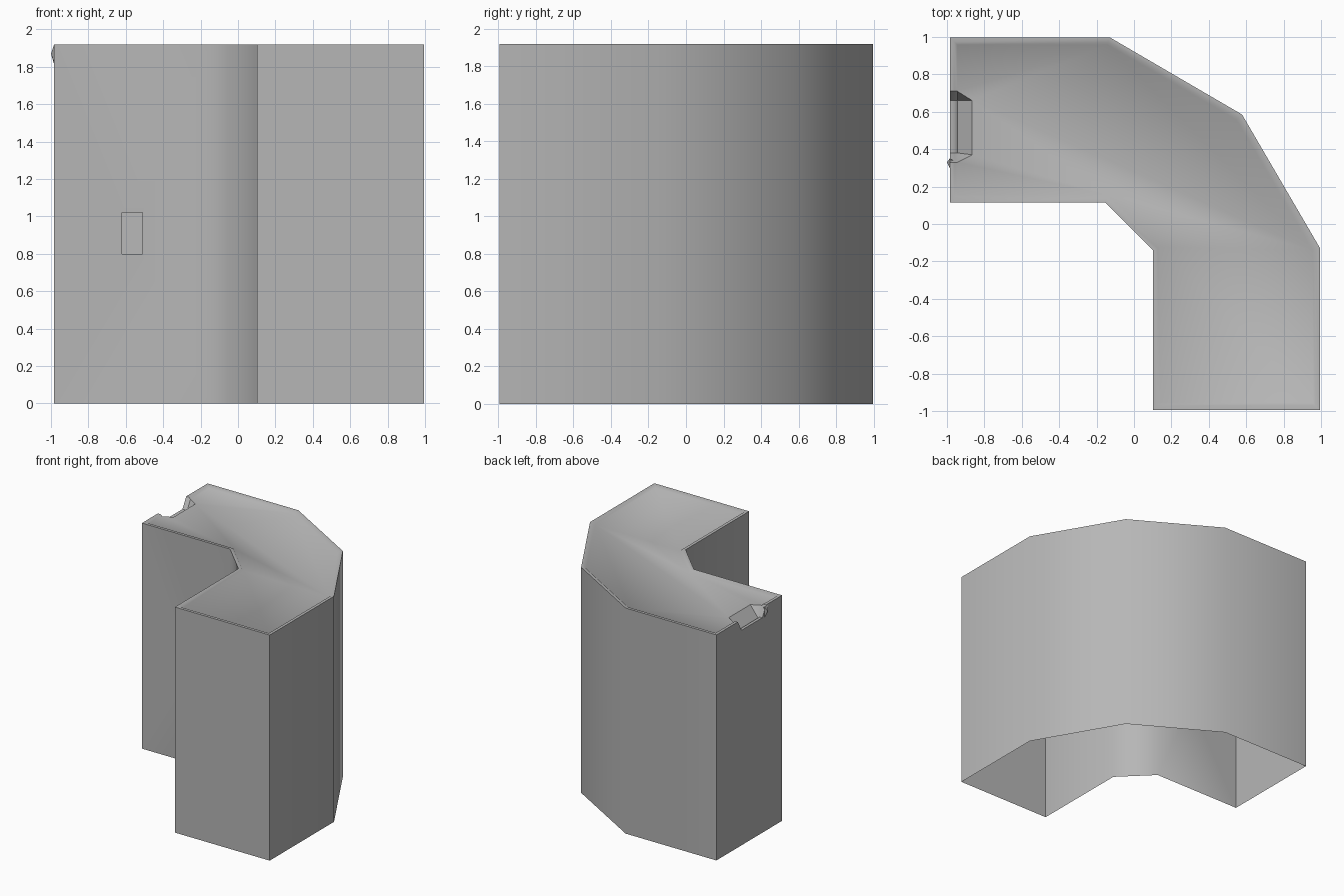
import bpy, bmesh
from mathutils import Vector

if "Cube" in bpy.data.objects:
    bpy.data.objects.remove(bpy.data.objects["Cube"])

TOP, DROP, RIM = 1.92, 0.014, 0.025

# Plan outline, counter-clockwise; last four points are the broken notch
outline = [(-.985, .115), (-.155, .115), (.102, -.14), (.102, -.995), (.995, -.995),
           (.995, -.13), (.578, .585), (-.13, .998), (-.985, .998),
           (-.985, .71), (-.985, .66), (-.985, .38), (-.985, .33)]
heights = [TOP] * 10 + [TOP - .09, TOP - .09, TOP]

grey = bpy.data.materials.new("mid_grey")
grey.diffuse_color = (.47, .47, .47, 1)
grey.use_nodes = True
grey.node_tree.nodes["Principled BSDF"].inputs["Base Color"].default_value = grey.diffuse_color


def inset(points, d):
    """Mitred inward offset of a counter-clockwise outline."""
    pts, out = [Vector(p) for p in points], []
    for i, p in enumerate(pts):
        a = (p - pts[i - 1]).normalized()
        b = (pts[(i + 1) % len(pts)] - p).normalized()
        na, nb = Vector((-a.y, a.x)), Vector((-b.y, b.x))
        out.append(p + (na + nb) * (d / (1 + na.dot(nb))))
    return out


def ring(bm, points, zs):
    return [bm.verts.new((p[0], p[1], z)) for p, z in zip(points, zs)]


def bridge(bm, lo, hi, skip=()):
    n = len(lo)
    for i in range(n):
        if i not in skip:
            j = (i + 1) % n
            bm.faces.new((lo[i], lo[j], hi[j], hi[i]))


def finish(name, bm):
    me = bpy.data.meshes.new(name)
    bm.to_mesh(me)
    bm.free()
    me.materials.append(grey)
    ob = bpy.data.objects.new(name, me)
    bpy.context.collection.objects.link(ob)
    return ob


# Hollow shell: walls, thin lip, slightly recessed cap, open underneath
bm = bmesh.new()
base = ring(bm, outline, [0] * 13)
top = ring(bm, outline, heights)
lip = ring(bm, inset(outline, RIM), heights)
cap = ring(bm, inset(outline, RIM + .015), [h - DROP for h in heights])
bridge(bm, base, top, skip=(0,))
bridge(bm, top, lip)
bridge(bm, lip, cap)

# Inner front wall with its small rectangular opening
wall = [base[0], base[1], top[1], top[0]]
hole = [bm.verts.new((x, .115, z)) for x, z in
        ((-.62, .80), (-.51, .80), (-.51, 1.02), (-.62, 1.02))]
bridge(bm, wall, hole)

# Cap surface with a ramp down to the notch
b0 = bm.verts.new((-.865, .66, TOP - DROP))
b1 = bm.verts.new((-.865, .37, TOP - DROP))
bm.faces.new(cap[:10] + [b0, b1, cap[12]])
bm.faces.new((cap[10], cap[11], b1, b0))
bm.faces.new((cap[9], cap[10], b0))
bm.faces.new((cap[11], cap[12], b1))
shell = finish("corner_wall", bm)
bpy.context.view_layer.objects.active = shell
shell.select_set(True)
bpy.ops.object.shade_smooth_by_angle(angle=0.84)

# Loose chip at the edge of the notch
bm = bmesh.new()
for co in ((-1, .33, 1.87), (-.985, .30, 1.915), (-.985, .31, 1.83),
           (-.985, .35, 1.82), (-.985, .35, 1.91), (-.95, .33, 1.89)):
    bm.verts.new(co)
bmesh.ops.convex_hull(bm, input=bm.verts)
finish("notch_chip", bm)
